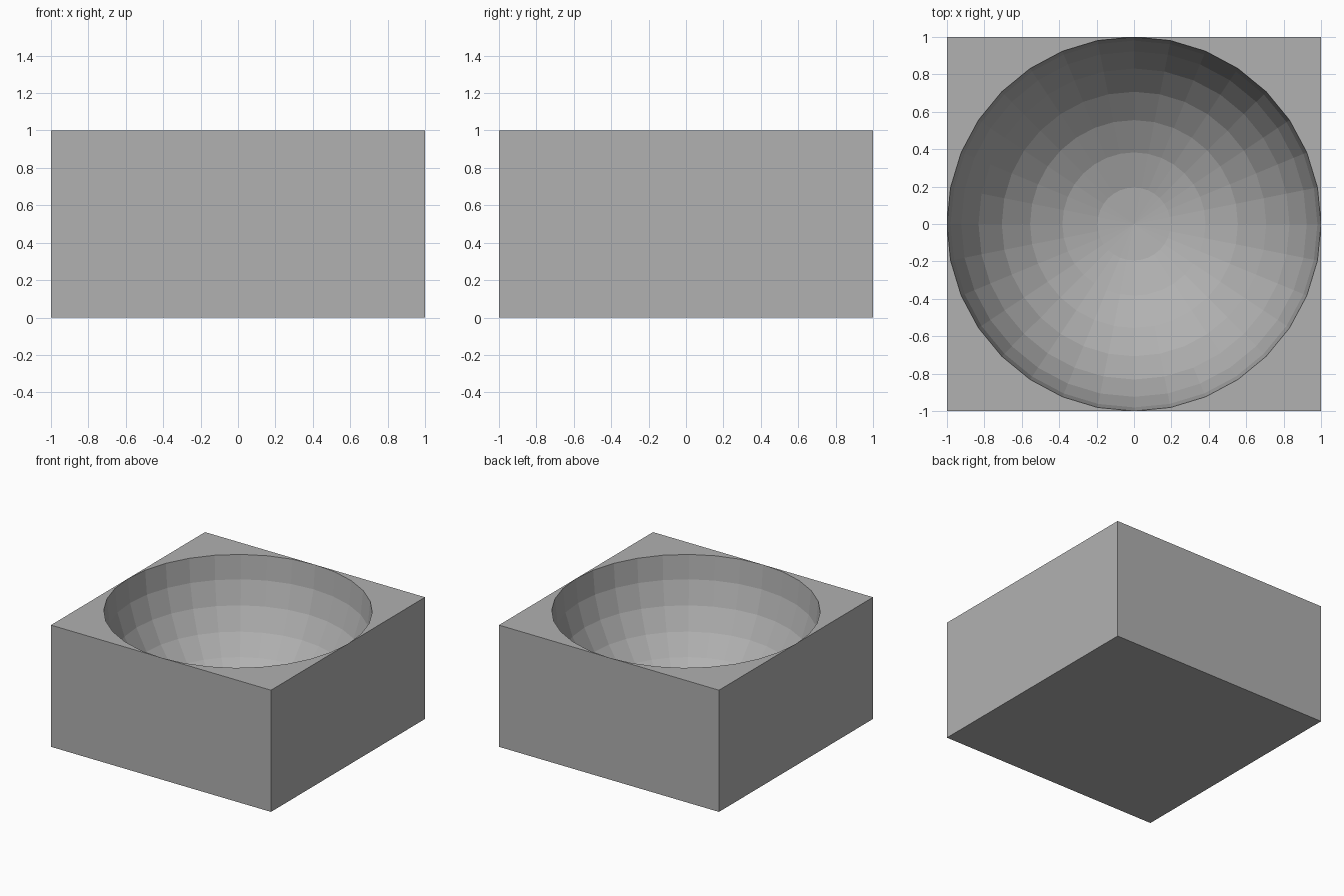
import bpy, bmesh
from math import sin, cos, pi

if "Cube" in bpy.data.objects:
    bpy.data.objects.remove(bpy.data.objects["Cube"])

SEG, RINGS = 32, 8   # facets around the bowl, bands from rim to pole
bm = bmesh.new()

# Hemispherical bowl, from rim (z = 1) down to the pole (z = 0)
rings = []
for j in range(RINGS):
    a = j * pi / 2 / RINGS
    rings.append([bm.verts.new((cos(a) * cos(2 * pi * i / SEG),
                                cos(a) * sin(2 * pi * i / SEG),
                                1 - sin(a))) for i in range(SEG)])
pole = bm.verts.new((0, 0, 0))
for i in range(SEG):
    n = (i + 1) % SEG
    for up, low in zip(rings, rings[1:]):
        bm.faces.new((up[i], up[n], low[n], low[i]))
    bm.faces.new((rings[-1][i], rings[-1][n], pole))

# Block corners, counter-clockwise
xy = [(1, 1), (-1, 1), (-1, -1), (1, -1)]
top = [bm.verts.new((x, y, 1)) for x, y in xy]
base = [bm.verts.new((x, y, 0)) for x, y in xy]
rim, quarter = rings[0], SEG // 4
for k in range(4):
    n = (k + 1) % 4
    # Flat corner of the top, fanned out to the bowl rim
    for i in range(k * quarter, (k + 1) * quarter):
        bm.faces.new((top[k], rim[(i + 1) % SEG], rim[i]))
    # Side wall, touching the rim at its midpoint
    touch = rim[((k + 1) * quarter) % SEG]
    bm.faces.new((base[n], base[k], top[k], touch, top[n]))
# Underside
bm.faces.new(base[::-1])

bmesh.ops.recalc_face_normals(bm, faces=bm.faces[:])
mesh = bpy.data.meshes.new("bowl_block")
bm.to_mesh(mesh)
bm.free()
block = bpy.data.objects.new("bowl_block", mesh)
bpy.context.collection.objects.link(block)

# Darker grey
grey = bpy.data.materials.new("dark_grey")
grey.diffuse_color = (0.44, 0.44, 0.44, 1)
grey.use_nodes = True
grey.node_tree.nodes["Principled BSDF"].inputs["Base Color"].default_value = grey.diffuse_color
mesh.materials.append(grey)
